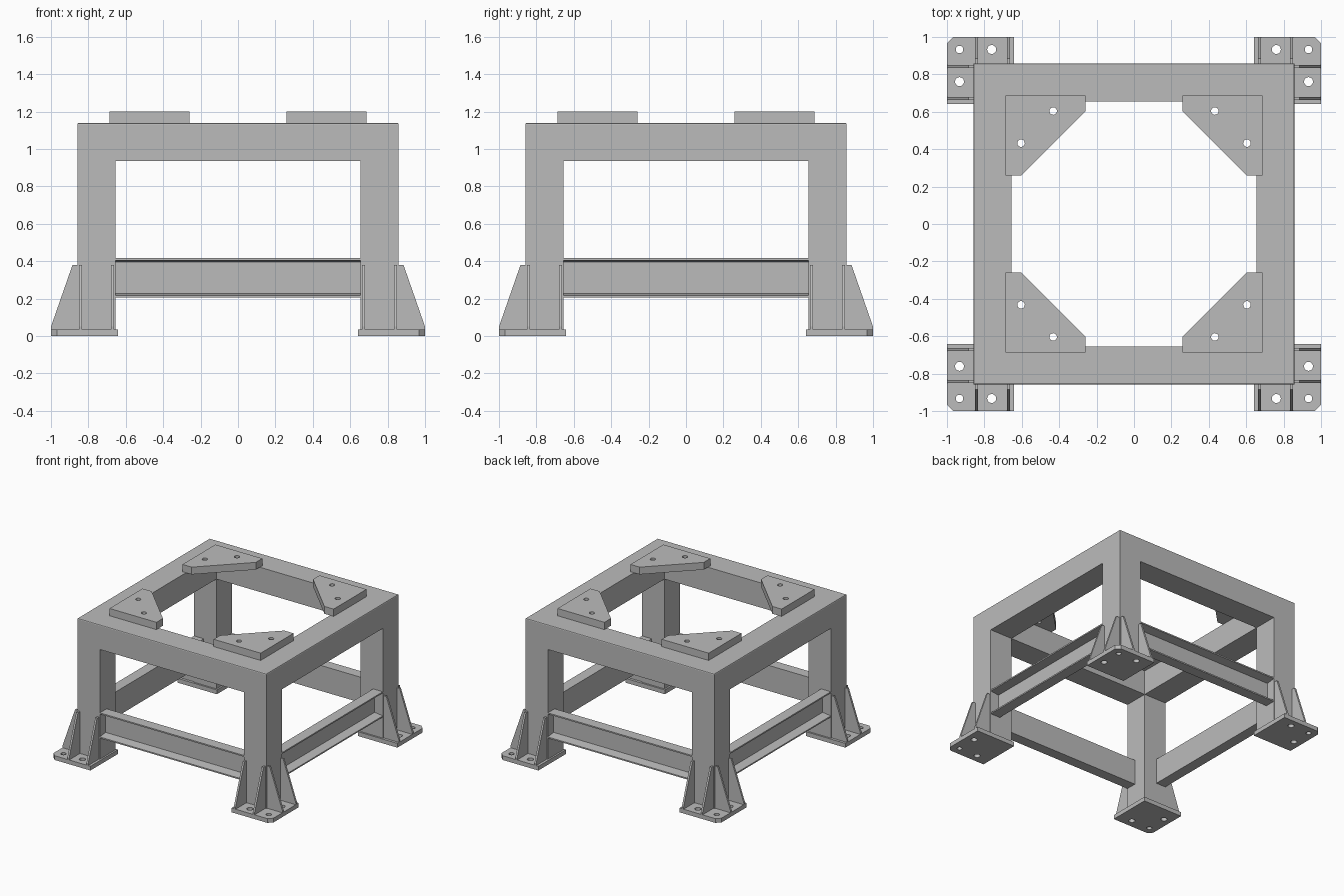
import bpy
import bmesh
from mathutils import Matrix, Vector

cube = bpy.data.objects.get("Cube")
if cube:
    bpy.data.objects.remove(cube, do_unlink=True)

grey = bpy.data.materials.new("steel_grey")
grey.use_nodes = True
colour = (0.5, 0.5, 0.5, 1)
grey.diffuse_color = colour
grey.node_tree.nodes["Principled BSDF"].inputs["Base Color"].default_value = colour

OUT, INN = 0.859, 0.655          # outer and inner half width of the frame
TOP, BEAM = 1.14, 0.937          # top and underside of the upper beams
FOOT = 0.035                     # base plate thickness


def prism(bm, profile, axis, lo, hi):
    """Extrude a 2D profile along an axis; it fills the other two axes in order."""
    def place(p, h):
        co = list(p)
        co.insert(axis, h)
        return bm.verts.new(co)
    a = [place(p, lo) for p in profile]
    b = [place(p, hi) for p in profile]
    bm.faces.new(a)
    bm.faces.new(b[::-1])
    n = len(a)
    for i in range(n):
        j = (i + 1) % n
        bm.faces.new((a[i], b[i], b[j], a[j]))


def box(bm, lo, hi):
    prism(bm, [(lo[0], lo[1]), (hi[0], lo[1]), (hi[0], hi[1]), (lo[0], hi[1])],
          2, lo[2], hi[2])


def make(name, bm):
    bmesh.ops.recalc_face_normals(bm, faces=bm.faces)
    mesh = bpy.data.meshes.new(name)
    bm.to_mesh(mesh)
    bm.free()
    mesh.materials.append(grey)
    obj = bpy.data.objects.new(name, mesh)
    bpy.context.collection.objects.link(obj)
    return obj


def apply(obj, mod):
    bpy.context.view_layer.objects.active = obj
    bpy.ops.object.modifier_apply(modifier=mod.name)


def cut(obj, bm):
    """Subtract a temporary cutter."""
    cutter = make("cutter", bm)
    cutter.hide_render = True
    mod = obj.modifiers.new("cut", "BOOLEAN")
    mod.operation, mod.solver, mod.object = "DIFFERENCE", "EXACT", cutter
    apply(obj, mod)
    bpy.data.objects.remove(cutter, do_unlink=True)


def drill(obj, holes, z):
    for x, y, r in holes:
        bm = bmesh.new()
        bmesh.ops.create_cone(bm, cap_ends=True, segments=24, radius1=r, radius2=r,
                              depth=0.3, matrix=Matrix.Translation(Vector((x, y, z))))
        cut(obj, bm)


def mirror(obj, x, y):
    mod = obj.modifiers.new("mirror", "MIRROR")
    mod.use_axis = (x, y, False)
    mod.use_mirror_merge = False


# Welded frame: four legs and the upper ring, with softened top edges
bm = bmesh.new()
box(bm, (-OUT, -OUT, FOOT), (OUT, OUT, TOP))
rim = [e for e in bm.edges if all(v.co.z > 1 for v in e.verts)]
bmesh.ops.bevel(bm, geom=rim, offset=0.008, segments=2, profile=0.5, affect="EDGES")
frame = make("frame", bm)
for lo, hi in (((-INN, -2, -1), (INN, 2, BEAM)),
               ((-2, -INN, -1), (2, INN, BEAM)),
               ((-INN, -INN, -1), (INN, INN, 2))):
    bm = bmesh.new()
    box(bm, lo, hi)
    cut(frame, bm)

# Base plates with a clipped outer corner and bolt holes
bm = bmesh.new()
prism(bm, [(0.641, 0.641), (1, 0.641), (1, 0.967), (0.967, 1), (0.641, 1)], 2, 0, FOOT)
base = make("base_plates", bm)
drill(base, [(0.933, 0.933, 0.02), (0.933, 0.761, 0.024), (0.761, 0.933, 0.024)], 0)
mirror(base, True, True)

# Stiffening gussets, two on each outer leg face
gusset = [(OUT, FOOT), (1, FOOT), (1, 0.05), (0.885, 0.38), (OUT, 0.38)]
bm = bmesh.new()
for axis in (0, 1):
    for start in (0.662, 0.835):
        prism(bm, gusset, axis, start, start + 0.016)
mirror(make("gussets", bm), True, True)

# Lower braces: channels opening outwards, with tapered flanges
web, back, tip = 0.783, 0.77, OUT - 0.001
low, high = 0.207, 0.416
channel = [(back, low), (tip, low), (tip, low + 0.011), (web, low + 0.02),
           (web, high - 0.02), (tip, high - 0.011), (tip, high), (back, high)]
for name, axis in (("front_back_braces", 0), ("side_braces", 1)):
    bm = bmesh.new()
    prism(bm, channel, axis, -INN, INN)
    mirror(make(name, bm), axis == 1, axis == 0)

# Corner mounting plates on top
bm = bmesh.new()
prism(bm, [(0.687, 0.687), (0.26, 0.687), (0.26, 0.603), (0.603, 0.26), (0.687, 0.26)],
      2, TOP, 1.2)
mount = make("mounting_plates", bm)
drill(mount, [(0.432, 0.604, 0.02), (0.604, 0.432, 0.02)], 1.17)
mirror(mount, True, True)
